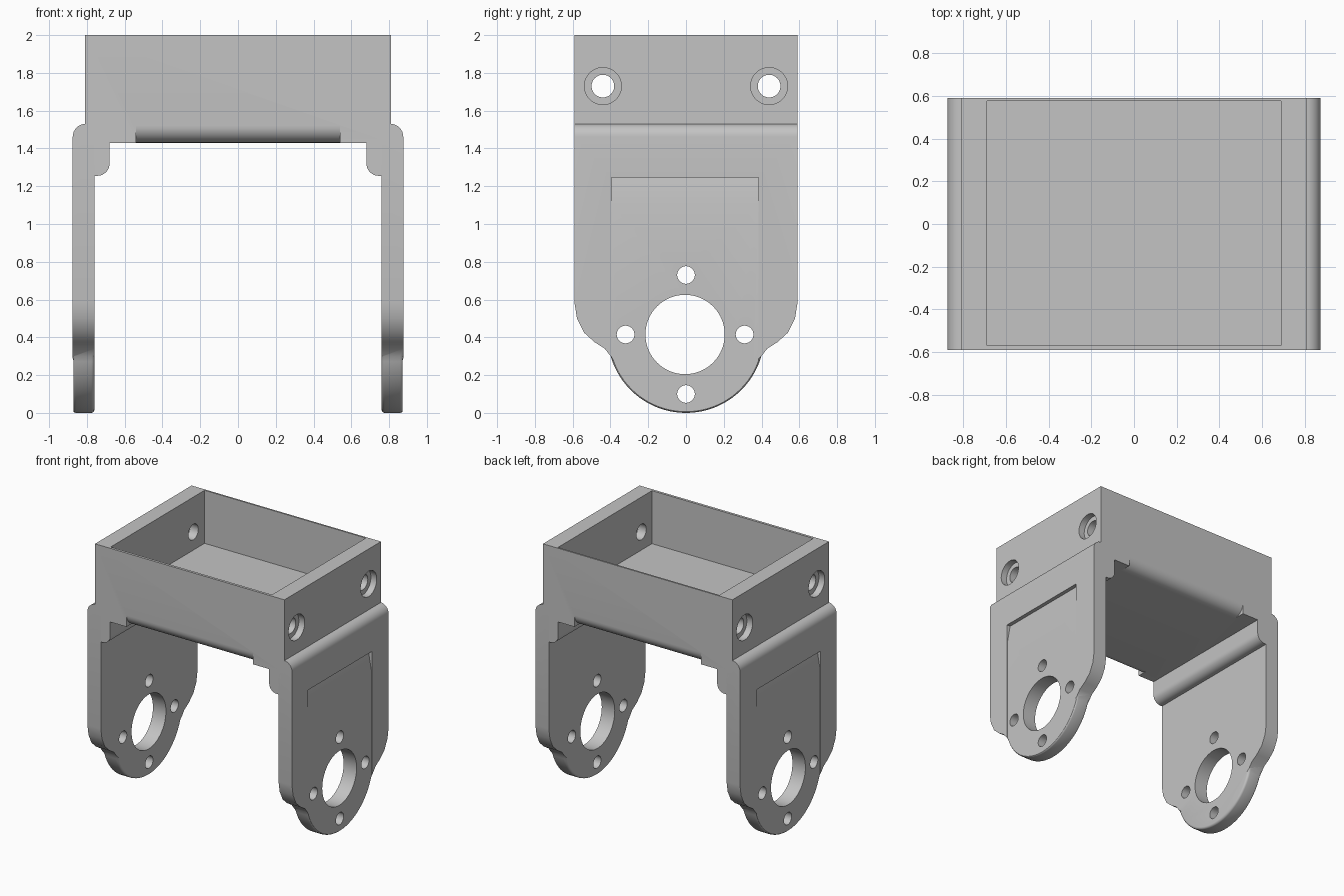
import bpy, bmesh, math
from mathutils import Vector

cube = bpy.data.objects.get("Cube")
if cube:
    bpy.data.objects.remove(cube, do_unlink=True)

grey = bpy.data.materials.new("plain_grey")
grey.use_nodes = True
GREY = (0.55, 0.55, 0.55, 1)
grey.diffuse_color = GREY
grey.node_tree.nodes["Principled BSDF"].inputs["Base Color"].default_value = GREY

HALF_Y = 0.59
HUB_Z = 0.415


def prism(name, pts, axis, lo, hi, bevels=()):
    """Extrude a 2D outline along x (pts are y,z) or y (pts are x,z).
    bevels: (edge test on both end points, radius, segments)."""
    bm = bmesh.new()
    place = (lambda p, d: (d, *p)) if axis == "x" else (lambda p, d: (p[0], d, p[1]))
    bottom = bm.faces.new([bm.verts.new(place(p, lo)) for p in pts])
    out = bmesh.ops.extrude_face_region(bm, geom=[bottom])
    new = [v for v in out["geom"] if isinstance(v, bmesh.types.BMVert)]
    shift = Vector((hi - lo, 0, 0)) if axis == "x" else Vector((0, hi - lo, 0))
    bmesh.ops.translate(bm, verts=new, vec=shift)
    bmesh.ops.recalc_face_normals(bm, faces=bm.faces)
    for test, radius, segments in bevels:
        edges = [e for e in bm.edges if test(e.verts[0].co, e.verts[1].co)]
        bmesh.ops.bevel(bm, geom=edges, offset=radius, segments=segments,
                        profile=0.5, affect="EDGES", clamp_overlap=True)
    bmesh.ops.recalc_face_normals(bm, faces=bm.faces)
    mesh = bpy.data.meshes.new(name)
    bm.to_mesh(mesh)
    bm.free()
    mesh.materials.append(grey)
    obj = bpy.data.objects.new(name, mesh)
    bpy.context.collection.objects.link(obj)
    return obj


def rect(a0, a1, b0, b1):
    return [(a0, b0), (a1, b0), (a1, b1), (a0, b1)]


def circle(a, b, r, n=40):
    return [(a + r * math.cos(2 * math.pi * i / n),
             b + r * math.sin(2 * math.pi * i / n)) for i in range(n)]


def select_only(obj):
    bpy.ops.object.select_all(action="DESELECT")
    obj.select_set(True)
    bpy.context.view_layer.objects.active = obj


def cut(obj, cutters):
    """Subtract each cutter, then remove it."""
    select_only(obj)
    for c in cutters:
        mod = obj.modifiers.new("cut", "BOOLEAN")
        mod.operation = "DIFFERENCE"
        mod.solver = "EXACT"
        mod.object = c
        bpy.ops.object.modifier_apply(modifier=mod.name)
        bpy.data.objects.remove(c, do_unlink=True)


def finish(obj, mirror=False):
    select_only(obj)
    bpy.ops.object.shade_smooth_by_angle(angle=math.radians(30))
    if mirror:
        obj.modifiers.new("mirror", "MIRROR").use_mirror_merge = False


# Open tray with rounded lower long edges
tray = prism("tray", rect(-0.81, 0.81, 1.43, 2.0), "y", -HALF_Y, HALF_Y)
cutters = [prism("cavity", rect(-0.69, 0.69, 1.59, 2.1), "y", -0.57, 0.577)]
R = 0.09
for s in (-1, 1):
    cy, cz = s * (HALF_Y - R), 1.43 + R
    arc = [(cy + s * R * math.sin(t), cz - R * math.cos(t))
           for t in (math.pi / 2 * i / 10 for i in range(11))]
    outline = arc + [(s * 0.65, cz), (s * 0.65, 1.4), (cy, 1.4)]
    cutters.append(prism("edge_round", outline, "x", -0.54, 0.54))
    # Screw holes with outer counterbores
    cutters.append(prism("screw_hole", circle(s * 0.44, 1.73, 0.06), "x", -1, 1))
    for lo, hi in ((0.76, 1), (-1, -0.76)):
        cutters.append(prism("counterbore", circle(s * 0.44, 1.73, 0.098), "x", lo, hi))
cut(tray, cutters)
finish(tray)

# Side arms: straight plate, curved shoulder, round hub
shoulder = [(0.59, 1.53), (0.59, 0.58), (0.577, 0.50), (0.54, 0.425),
            (0.485, 0.375), (0.43, 0.34)]
start = math.asin(0.115 / HUB_Z)
sweep = math.pi - 2 * start
hub = [(HUB_Z * math.cos(start + sweep * i / 36),
        HUB_Z - HUB_Z * math.sin(start + sweep * i / 36)) for i in range(37)]
outline = shoulder + hub + [(-y, z) for y, z in reversed(shoulder)]


def hub_rim(a, b):
    return max(a.z, b.z) < 0.305 and abs(a.x - b.x) < 1e-4


def top_outer(a, b):
    return min(a.z, b.z) > 1.5 and min(a.x, b.x) > 0.86


arms = prism("side_arms", outline, "x", 0.76, 0.875,
             [(hub_rim, 0.028, 4), (top_outer, 0.068, 8)])

# Shallow outer panel with a sloped top pocket, bearing hole and bolt holes
panel = [(0.9, 1.245), (0.845, 1.245), (0.871, 1.10), (0.871, -0.1), (0.9, -0.1)]
cutters = [prism("panel", panel, "y", -0.395, 0.385),
           prism("bearing_hole", circle(-0.005, HUB_Z, 0.21, 64), "x", 0.6, 1)]
for y, z in ((0, 0.73), (0, 0.10), (-0.32, HUB_Z), (0.31, HUB_Z)):
    cutters.append(prism("bolt_hole", circle(y, z, 0.047, 28), "x", 0.6, 1))
cut(arms, cutters)
finish(arms, mirror=True)


# Inner corner blocks joining arms to tray
def inner_low(a, b):
    return max(a.z, b.z) < 1.3 and max(a.x, b.x) < 0.7


blocks = prism("corner_blocks", rect(0.68, 0.78, 1.255, 1.45), "y", -HALF_Y, HALF_Y,
               [(inner_low, 0.065, 8)])
finish(blocks, mirror=True)
